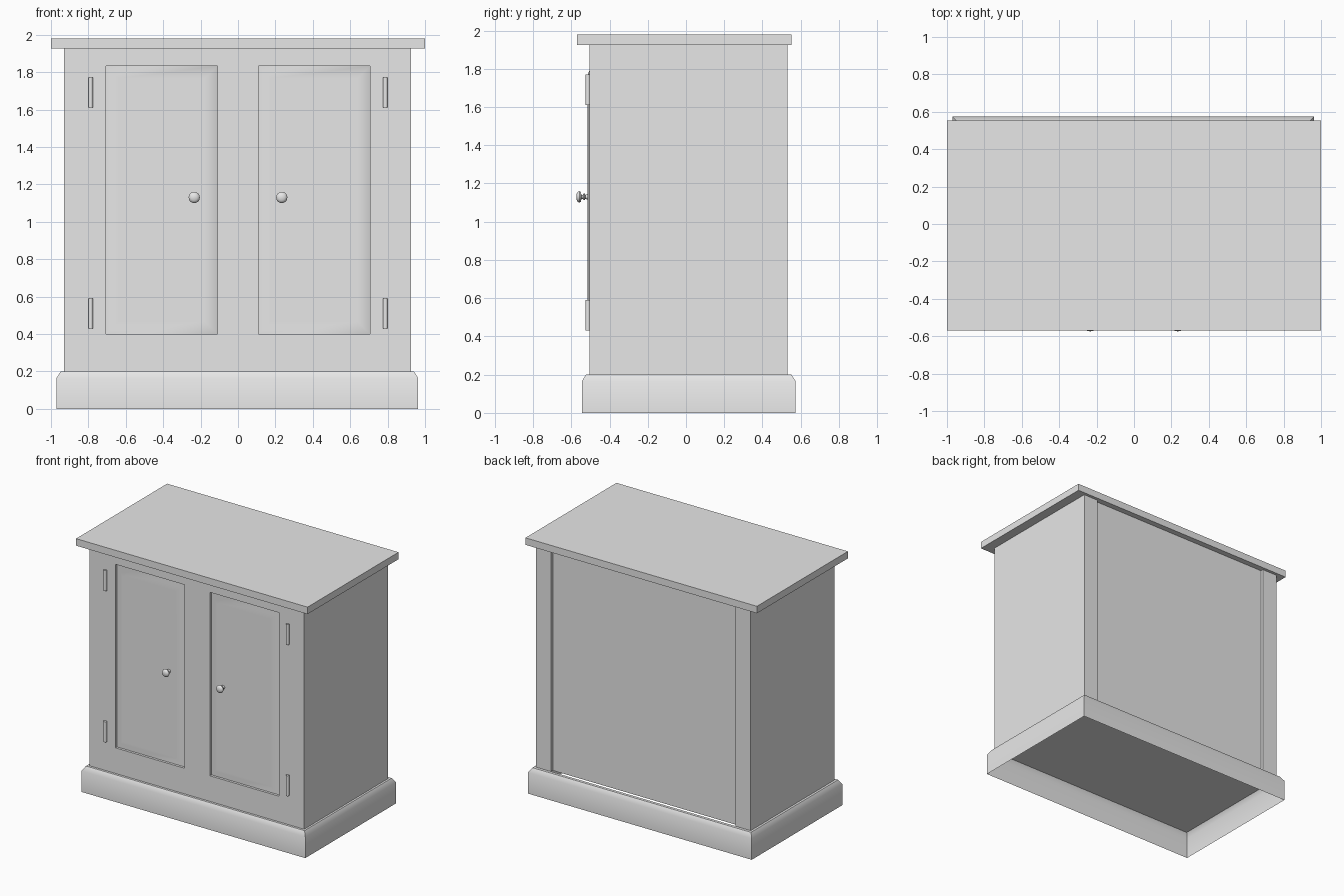
import bpy, bmesh, math
from mathutils import Matrix, Vector

if "Cube" in bpy.data.objects:
    bpy.data.objects.remove(bpy.data.objects["Cube"], do_unlink=True)

paint = bpy.data.materials.new("light_grey")
paint.use_nodes = True
GREY = (0.8, 0.8, 0.8, 1)
paint.diffuse_color = GREY
paint.node_tree.nodes["Principled BSDF"].inputs["Base Color"].default_value = GREY


def finish(name, bm, smooth=None):
    """Turn a bmesh into a named, painted object, optionally smoothed by angle."""
    bmesh.ops.recalc_face_normals(bm, faces=bm.faces)
    mesh = bpy.data.meshes.new(name)
    bm.to_mesh(mesh)
    bm.free()
    obj = bpy.data.objects.new(name, mesh)
    bpy.context.collection.objects.link(obj)
    mesh.materials.append(paint)
    select(obj)
    if smooth:
        bpy.ops.object.shade_smooth_by_angle(angle=math.radians(smooth))
    return obj


def select(obj):
    bpy.ops.object.select_all(action='DESELECT')
    obj.select_set(True)
    bpy.context.view_layer.objects.active = obj


def box(name, low, high):
    low, high = Vector(low), Vector(high)
    bm = bmesh.new()
    bmesh.ops.create_cube(bm, size=1, matrix=Matrix.Translation((low + high) / 2)
                          @ Matrix.Diagonal((*(high - low), 1)))
    return finish(name, bm)


def cut(obj, low, high):
    """Carve a box-shaped recess out of an object."""
    cutter = box("cutter", low, high)
    cutter.hide_render = True
    mod = obj.modifiers.new("recess", 'BOOLEAN')
    mod.operation = 'DIFFERENCE'
    mod.solver = 'EXACT'
    mod.object = cutter
    select(obj)
    bpy.ops.object.modifier_apply(modifier=mod.name)
    bpy.data.objects.remove(cutter, do_unlink=True)


# Main dimensions
LEFT, RIGHT, FRONT, BACK = -0.93, 0.925, -0.505, 0.53
BOTTOM, TOP = 0.2, 1.925
PANEL_X, PANEL_HALF = 0.408, 0.298
PANEL_LOW, PANEL_HIGH = 0.4, 1.833
RECESS, FIELD = -0.485, -0.516

# Cabinet body with recessed back panel and two door openings
body = box("cabinet_body", (LEFT, FRONT, BOTTOM), (RIGHT, BACK, TOP))
cut(body, (LEFT + 0.13, BACK - 0.022, 0), (RIGHT - 0.13, 1, 2.2))
for side in (-1, 1):
    x = side * PANEL_X
    cut(body, (x - PANEL_HALF, -1, PANEL_LOW), (x + PANEL_HALF, RECESS, PANEL_HIGH))

# Table top
box("top_board", (-1, -0.57, TOP), (1, 0.553, 1.98))

# Hollow plinth: wall, slanted moulding and a narrow ledge up to the body
bm = bmesh.new()
rings = []
for inset, z in ((0, 0), (0, 0.165), (0.022, BOTTOM), (0.045, BOTTOM)):
    x0, x1, y0, y1 = -0.97 + inset, 0.963 - inset, -0.545 + inset, 0.574 - inset
    rings.append([bm.verts.new((x, y, z))
                  for x, y in ((x0, y0), (x1, y0), (x1, y1), (x0, y1))])
for lower, upper in zip(rings, rings[1:]):
    for i in range(4):
        j = (i + 1) % 4
        bm.faces.new((lower[i], lower[j], upper[j], upper[i]))
finish("plinth", bm, smooth=40)


def raised_panel(name, x):
    """Door panel whose bevelled border rises to a flat field."""
    bm = bmesh.new()
    corners = [(-1, PANEL_LOW), (1, PANEL_LOW), (1, PANEL_HIGH), (-1, PANEL_HIGH)]
    face = bm.faces.new([bm.verts.new((x + s * PANEL_HALF, RECESS - 0.001, z))
                         for s, z in corners])
    bm.normal_update()
    bmesh.ops.inset_region(bm, faces=[face], thickness=0.095, use_boundary=True)
    for v in face.verts:
        v.co.y = FIELD
    obj = finish(name, bm, smooth=40)
    mod = obj.modifiers.new("flat_field", 'WEIGHTED_NORMAL')
    mod.weight = 100


def knob(name, x):
    """Turned knob, spun around the front-back axis."""
    profile = [(0, -0.574), (0.016, -0.572), (0.026, -0.566), (0.03, -0.558),
               (0.026, -0.55), (0.011, -0.547), (0.01, -0.54), (0.017, -0.536),
               (0.017, -0.53), (0.01, -0.526), (0.014, FIELD), (0.014, -0.51)]
    centre = Vector((x, 0, 1.13))
    bm = bmesh.new()
    verts = [bm.verts.new(centre + Vector((r, y, 0))) for r, y in profile]
    edges = [bm.edges.new(pair) for pair in zip(verts, verts[1:])]
    bmesh.ops.spin(bm, geom=verts + edges, cent=centre, axis=(0, 1, 0),
                   angle=math.tau, steps=20)
    bmesh.ops.remove_doubles(bm, verts=bm.verts, dist=0.0002)
    finish(name, bm, smooth=50)


def hinge(name, x, z):
    """Upright hinge barrel half sunk in the front."""
    bm = bmesh.new()
    bmesh.ops.create_cone(bm, cap_ends=True, segments=12, radius1=0.0125,
                          radius2=0.0125, depth=0.16,
                          matrix=Matrix.Translation((x, -0.5135, z)))
    finish(name, bm, smooth=40)


# Doors and their fittings, mirrored left and right
for label, side in (("right", -1), ("left", 1)):
    raised_panel(label + "_door_panel", side * PANEL_X)
    knob(label + "_knob", side * 0.234)
    for level, z in (("lower", 0.51), ("upper", 1.69)):
        hinge(f"{label}_{level}_hinge", side * 0.788, z)
